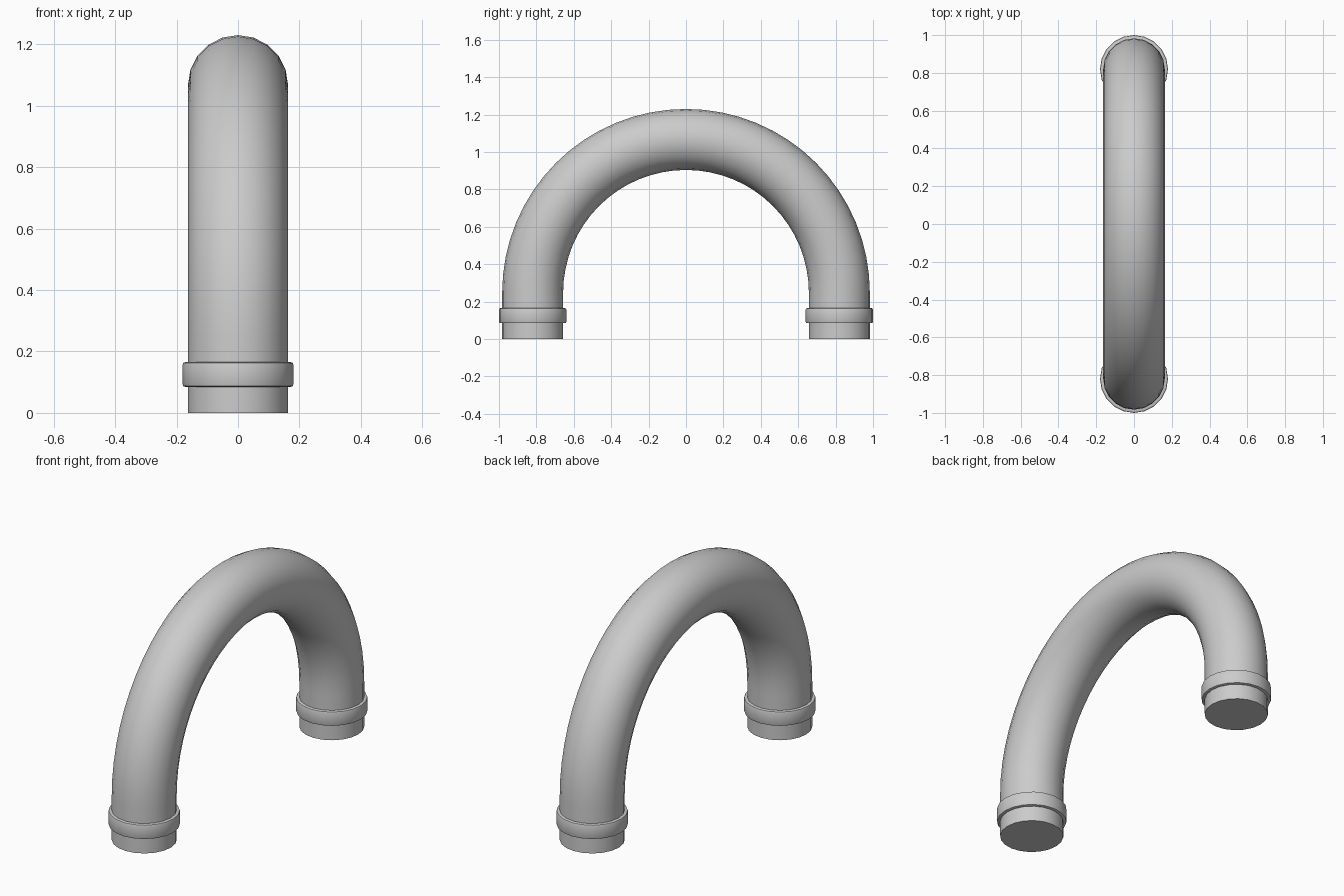
import bpy, bmesh, math

if "Cube" in bpy.data.objects:
    bpy.data.objects.remove(bpy.data.objects["Cube"])

SIDES = 20
LEG_Y, TUBE_R, BEND_Z = 0.82, 0.163, 0.247


def skin(name, rings, caps=False, closed=False):
    """Join a sequence of rings of points into one smooth mesh."""
    bm = bmesh.new()
    loops = [[bm.verts.new(p) for p in ring] for ring in rings]
    pairs = list(zip(loops, loops[1:]))
    if closed:
        pairs.append((loops[-1], loops[0]))
    for a, b in pairs:
        for i in range(SIDES):
            j = (i + 1) % SIDES
            bm.faces.new((a[i], a[j], b[j], b[i]))
    if caps:
        bm.faces.new(loops[0])
        bm.faces.new(loops[-1])
    bmesh.ops.recalc_face_normals(bm, faces=bm.faces)
    mesh = bpy.data.meshes.new(name)
    bm.to_mesh(mesh)
    bm.free()
    ob = bpy.data.objects.new(name, mesh)
    bpy.context.collection.objects.link(ob)
    bpy.ops.object.select_all(action='DESELECT')
    ob.select_set(True)
    bpy.context.view_layer.objects.active = ob
    bpy.ops.object.shade_smooth_by_angle(angle=math.radians(40))
    return ob


def circle(r):
    return [(r * math.cos(2 * math.pi * i / SIDES),
             r * math.sin(2 * math.pi * i / SIDES)) for i in range(SIDES)]


# Arched pipe: straight foot, half-circle bend, straight foot
def bend_ring(t, z):
    return [(x, (LEG_Y + d) * math.cos(t), z + (LEG_Y + d) * math.sin(t))
            for x, d in circle(TUBE_R)]


STEPS = 32
rings = [bend_ring(0, 0)]
rings += [bend_ring(math.pi * k / STEPS, BEND_Z) for k in range(STEPS + 1)]
rings.append(bend_ring(math.pi, 0))
skin("arched_pipe", rings, caps=True)

# Rounded collar around each foot
profile = [(0.155, 0.085), (0.173, 0.085), (0.178, 0.087), (0.18, 0.092),
           (0.18, 0.158), (0.178, 0.163), (0.173, 0.165), (0.155, 0.165)]
for name, side in (("front_collar", -1), ("back_collar", 1)):
    skin(name, [[(x, y + side * LEG_Y, z) for x, y in circle(r)]
                for r, z in profile], closed=True)
